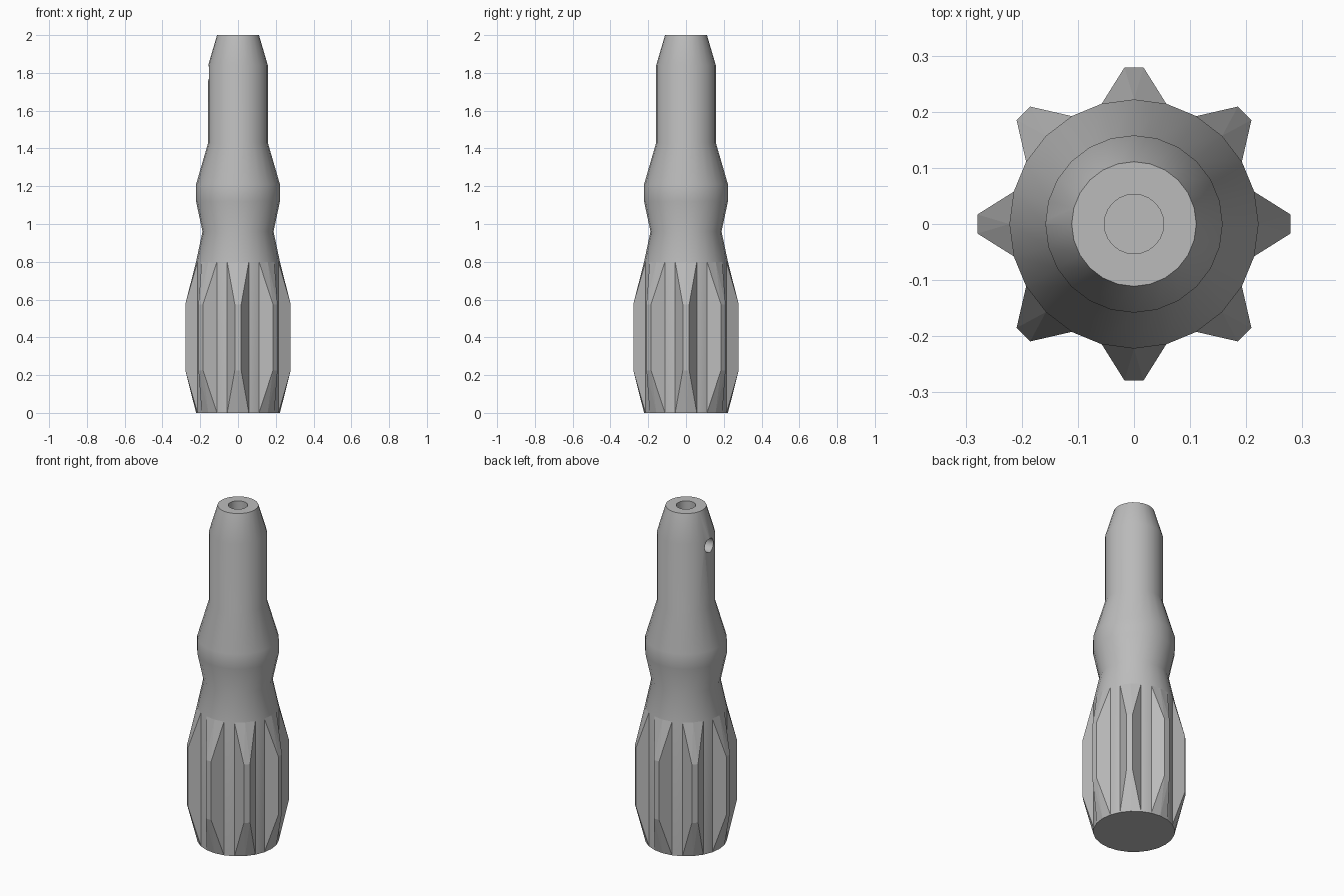
import bpy, bmesh
from math import sin, cos, pi, radians
from mathutils import Matrix

if "Cube" in bpy.data.objects:
    bpy.data.objects.remove(bpy.data.objects["Cube"], do_unlink=True)

grey = bpy.data.materials.new("plain grey")
grey.use_nodes = True
colour = (0.5, 0.5, 0.5, 1)
grey.diffuse_color = colour
grey.node_tree.nodes["Principled BSDF"].inputs["Base Color"].default_value = colour

SIDES = 24
BODY_R = 0.222


def finish(name, bm):
    bmesh.ops.recalc_face_normals(bm, faces=bm.faces)
    mesh = bpy.data.meshes.new(name)
    bm.to_mesh(mesh)
    bm.free()
    mesh.materials.append(grey)
    obj = bpy.data.objects.new(name, mesh)
    bpy.context.collection.objects.link(obj)
    return obj


def lathe(name, profile):
    """Closed solid of revolution from (radius, height) pairs."""
    bm = bmesh.new()
    rings = [[bm.verts.new((r * cos(2 * pi * i / SIDES), r * sin(2 * pi * i / SIDES), z))
              for i in range(SIDES)] for r, z in profile]
    for low, high in zip(rings, rings[1:]):
        for i in range(SIDES):
            j = (i + 1) % SIDES
            bm.faces.new((low[i], low[j], high[j], high[i]))
    bm.faces.new(rings[0])
    bm.faces.new(rings[-1])
    return finish(name, bm)


def cutter(name, radius, depth, matrix):
    bm = bmesh.new()
    bmesh.ops.create_cone(bm, cap_ends=True, segments=SIDES, radius1=radius,
                          radius2=radius, depth=depth, matrix=matrix)
    obj = finish(name, bm)
    obj.hide_render = True
    obj.hide_set(True)
    return obj


# Turned body with waist, bulge and tapered nose
body = lathe("body", [(BODY_R, 0), (BODY_R, 0.8), (0.188, 0.96), (BODY_R, 1.12),
                      (BODY_R, 1.21), (0.158, 1.43), (0.158, 1.84), (0.111, 2)])

# Axial bore in the nose and a side port meeting it
bore = cutter("bore_cutter", 0.053, 0.5, Matrix.Translation((0, 0, 1.97)))
port = cutter("port_cutter", 0.041, 0.2,
              Matrix.Translation((-0.1, 0, 1.8)) @ Matrix.Rotation(pi / 2, 4, 'Y'))
for tool in (bore, port):
    mod = body.modifiers.new(tool.name, 'BOOLEAN')
    mod.operation = 'DIFFERENCE'
    mod.solver = 'EXACT'
    mod.object = tool
    bpy.context.view_layer.objects.active = body
    body.select_set(True)
    bpy.ops.object.modifier_apply(modifier=mod.name)
for tool in (bore, port):
    bpy.data.objects.remove(tool, do_unlink=True)
bpy.ops.object.select_all(action='DESELECT')
body.select_set(True)
bpy.context.view_layer.objects.active = body
bpy.ops.object.shade_smooth_by_angle(angle=radians(30))


# Grip ribs: wedge bars tapering into the body at both ends
def rib(name, turn):
    bm = bmesh.new()

    def end(base_z, outer_z):
        base = [bm.verts.new((BODY_R * cos(a), BODY_R * sin(a), base_z))
                for a in (-pi / 12, 0, pi / 12)]
        outer = [bm.verts.new((0.279, y, outer_z)) for y in (-0.017, 0.017)]
        bm.faces.new((base[0], base[1], outer[0]))
        bm.faces.new((base[1], outer[1], outer[0]))
        bm.faces.new((base[1], base[2], outer[1]))
        return base + outer[::-1]

    low, high = end(0, 0.225), end(0.8, 0.575)
    for i in range(5):
        j = (i + 1) % 5
        bm.faces.new((low[i], low[j], high[j], high[i]))
    bmesh.ops.rotate(bm, verts=bm.verts, matrix=Matrix.Rotation(turn, 3, 'Z'))
    return finish(name, bm)


for n in range(8):
    rib(f"grip_rib_{n + 1}", n * pi / 4)
